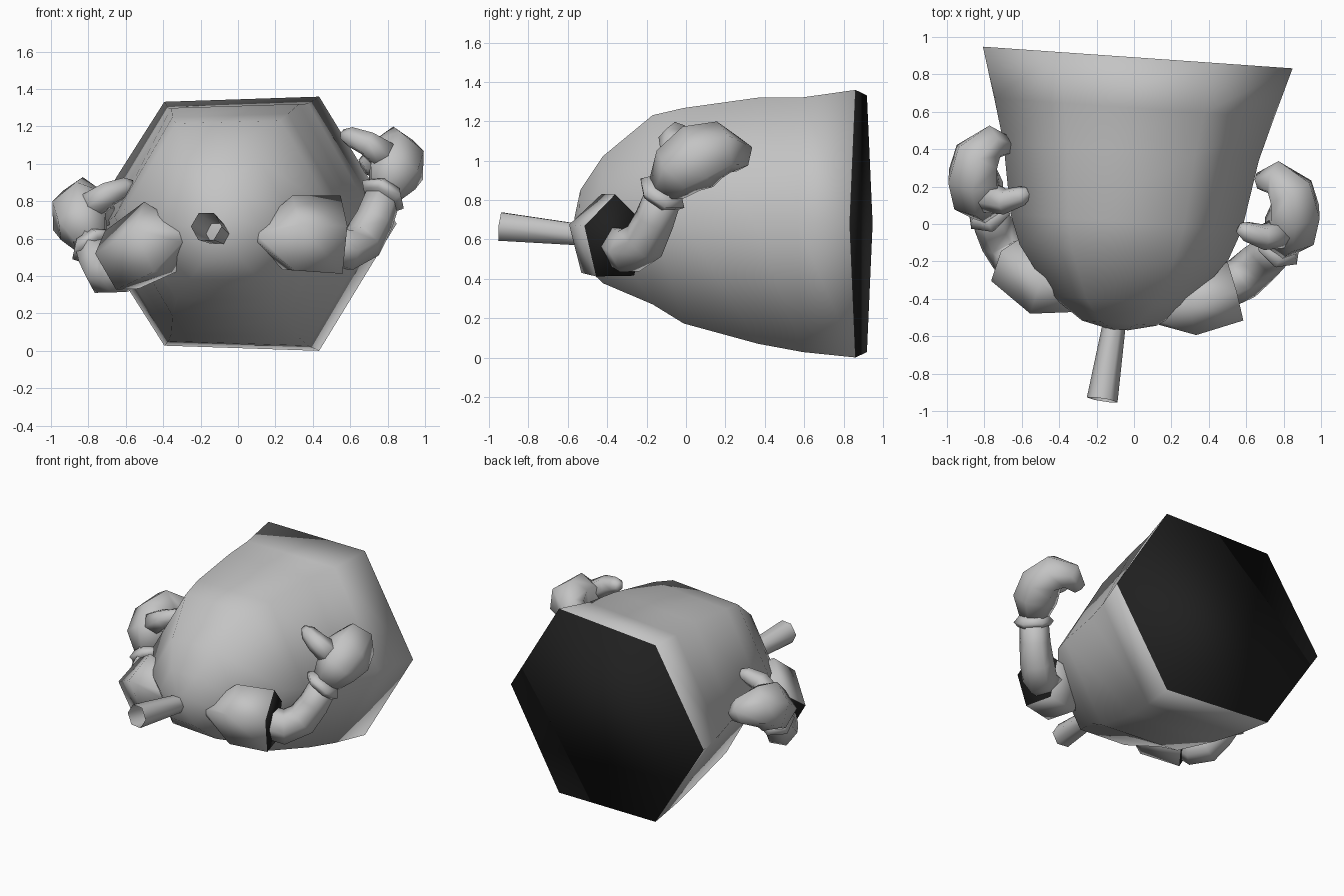
import bpy, math
from mathutils import Vector

if "Cube" in bpy.data.objects:
    bpy.data.objects.remove(bpy.data.objects["Cube"])

grey = bpy.data.materials.new("plain grey")
grey.diffuse_color = (0.55, 0.55, 0.55, 1)
grey.use_nodes = True
grey.node_tree.nodes["Principled BSDF"].inputs["Base Color"].default_value = grey.diffuse_color
dark = bpy.data.materials.new("dark cap")
dark.diffuse_color = (0.014, 0.014, 0.014, 1)
dark.use_nodes = True
dark.node_tree.nodes["Principled BSDF"].inputs["Base Color"].default_value = dark.diffuse_color


def loft(name, path, radii, start=None, end=None, sides=6, fixed=None, turn=0.0):
    """Skin polygon rings along a path; radii are numbers or (side, up) pairs.
    start and end give the cap colour: 0 grey, 1 dark, None open."""
    pts = [Vector(p) for p in path]
    v = Vector((0, 0, 1))
    verts, faces = [], []
    for i, p in enumerate(pts):
        if fixed:
            d = Vector(fixed).normalized()
        else:
            a, b = pts[max(i - 1, 0)], pts[min(i + 1, len(pts) - 1)]
            d = (b - a).normalized()
        v = (v - d * v.dot(d)).normalized()
        u = v.cross(d)
        r = radii[i]
        ru, rv = r if isinstance(r, tuple) else (r, r)
        for k in range(sides):
            t = turn + 2 * math.pi * k / sides
            verts.append(p + u * ru * math.cos(t) + v * rv * math.sin(t))
    for i in range(len(pts) - 1):
        for k in range(sides):
            n = (k + 1) % sides
            a, b = i * sides, (i + 1) * sides
            faces.append((a + k, a + n, b + n, b + k))
    colours = [0] * len(faces)
    if start is not None:
        faces.append(tuple(reversed(range(sides))))
        colours.append(start)
    if end is not None:
        faces.append(tuple(range(len(verts) - sides, len(verts))))
        colours.append(end)
    me = bpy.data.meshes.new(name)
    me.from_pydata(verts, [], faces)
    me.materials.append(grey)
    if 1 in colours:
        me.materials.append(dark)
    for f, c in zip(me.polygons, colours):
        f.use_smooth = True
        f.material_index = c
    me.update()
    ob = bpy.data.objects.new(name, me)
    bpy.context.collection.objects.link(ob)
    return ob


# Body: six-sided cup with a dark back, slightly turned about z
# (distance from back, half width, half height, centre height)
profile = [(0, .83, .665, .68), (.27, .75, .635, .675), (.5, .685, .615, .695),
           (.88, .62, .54, .72), (1.04, .56, .475, .75), (1.30, .37, .32, .70),
           (1.42, .20, .18, .67), (1.455, .05, .05, .66)]
body = loft("body", [(.02 - .07 * s, .89 - s, z) for s, w, h, z in profile],
            [(w, h / .866) for s, w, h, z in profile], start=1, end=0, fixed=(-.07, -1, 0))
for vert in body.data.vertices:  # the right side is a little taller
    vert.co.z = .68 + (vert.co.z - .68) * (1 + .05 * vert.co.x)

# Nose tube, open at the front
loft("nose_tube", [(-.1, -.50, .62), (-.17, -.94, .665)], [.06, .083])

# Sleeves: pointed at the chest, dark at the arm end
loft("right_sleeve", [(.08, -.50, .62), (.28, -.43, .61), (.54, -.36, .60)],
     [.03, (.18, .22), (.17, .23)], start=0, end=1, sides=5, turn=.33)
loft("left_sleeve", [(-.29, -.43, .62), (-.44, -.35, .59), (-.645, -.19, .47)],
     [.05, (.18, .22), (.17, .19)], start=0, end=1, sides=5, turn=.33)

# Arms
loft("right_arm", [(.45, -.36, .58), (.58, -.29, .54), (.67, -.21, .59),
                   (.73, -.16, .70), (.79, -.10, .86)],
     [.11, .12, .115, .105, .095], start=0, end=0)
loft("left_arm", [(-.57, -.25, .50), (-.66, -.16, .41), (-.71, -.09, .41),
                  (-.75, -.01, .48), (-.79, .09, .59)],
     [.11, .12, .115, .105, .095], start=0, end=0)

# Mitten hands with cuff and thumb: same shape, mirrored and shifted
for side, sx, shift in (("right", 1, Vector((0, 0, 0))), ("left", -1, Vector((0, .19, -.27)))):
    def place(points):
        return [Vector((x * sx, y, z)) + shift for x, y, z in points]

    loft(side + "_cuff", place([(.76, -.135, .81), (.775, -.12, .835), (.795, -.10, .87)]),
         [.11, .135, .095], start=0, end=0)
    loft(side + "_hand", place([(.79, -.10, .86), (.83, -.04, .95), (.86, .06, 1.02),
                                (.84, .17, 1.055), (.76, .245, 1.03), (.67, .225, .98)]),
         [.10, .15, (.145, .18), (.13, .15), .10, .05], start=0, end=0)
    loft(side + "_thumb", place([(.80, -.04, 1.03), (.69, -.07, 1.11), (.60, -.04, 1.145),
                                 (.56, -.02, 1.155)]),
         [.09, .07, .055, .03], start=0, end=0)
